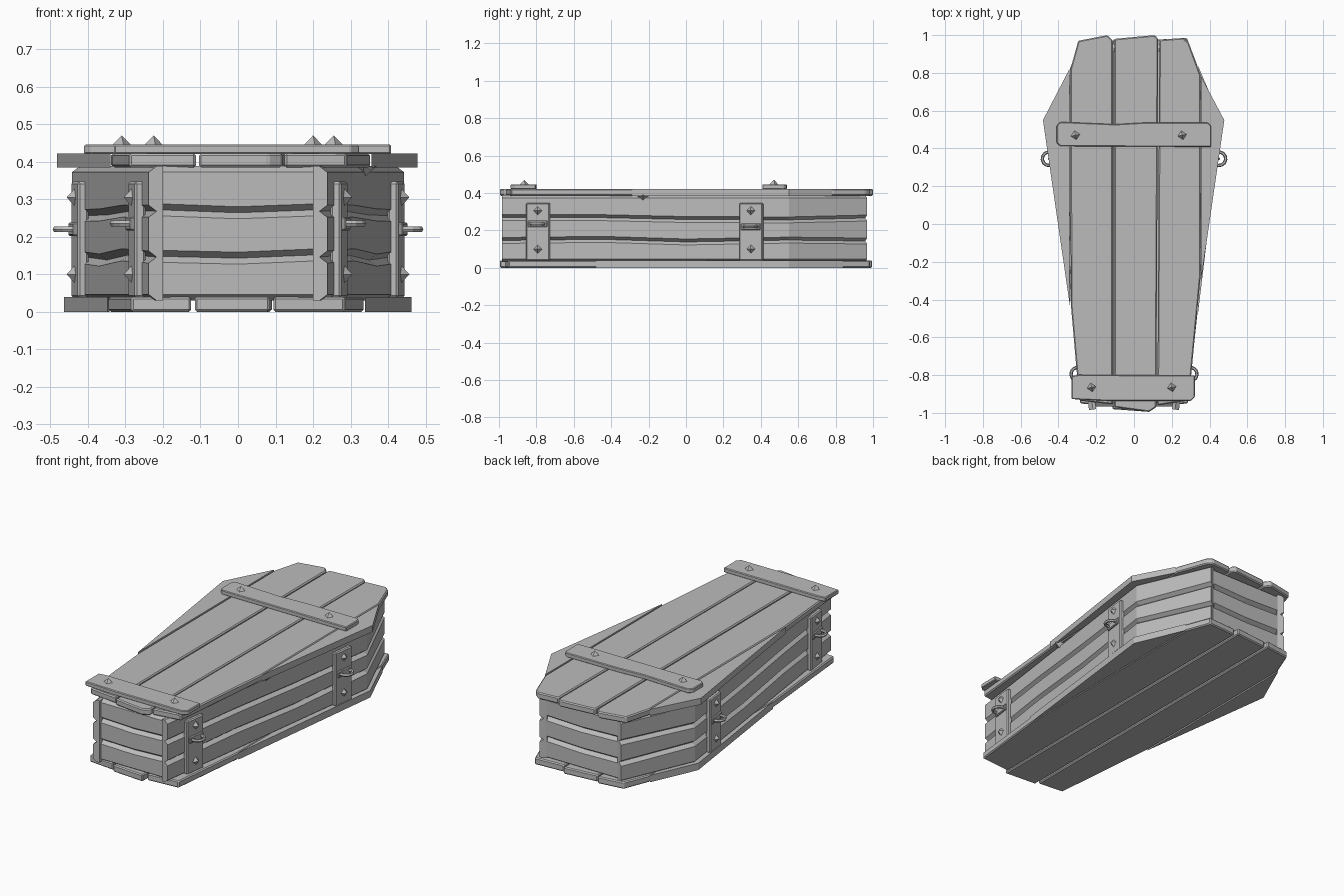
import bpy, bmesh, math
from mathutils import Matrix, Vector

if "Cube" in bpy.data.objects:
    bpy.data.objects.remove(bpy.data.objects["Cube"])

# One weathered grey for everything
grey = bpy.data.materials.new("weathered grey")
grey.use_nodes = True
GREY = (0.5, 0.5, 0.5, 1)
grey.diffuse_color = GREY
grey.node_tree.nodes["Principled BSDF"].inputs["Base Color"].default_value = GREY


def finish(name, bm, bevel=0.0, matrix=None):
    bmesh.ops.recalc_face_normals(bm, faces=bm.faces)
    mesh = bpy.data.meshes.new(name)
    bm.to_mesh(mesh)
    bm.free()
    mesh.materials.append(grey)
    ob = bpy.data.objects.new(name, mesh)
    bpy.context.collection.objects.link(ob)
    if matrix:
        ob.matrix_world = matrix
    if bevel:
        mod = ob.modifiers.new("worn edges", "BEVEL")
        mod.width = bevel
        mod.segments = 1
    return ob


def board(name, outline, z0, z1, bevel=0.006):
    """Flat board: a plan outline pulled up from z0 to z1."""
    bm = bmesh.new()
    face = bm.faces.new([bm.verts.new((x, y, z0)) for x, y in outline])
    new = bmesh.ops.extrude_face_region(bm, geom=[face])["geom"]
    verts = [v for v in new if isinstance(v, bmesh.types.BMVert)]
    bmesh.ops.translate(bm, verts=verts, vec=(0, 0, z1 - z0))
    return finish(name, bm, bevel)


def wall_plank(name, outer, inner, lows, highs):
    """Wall plank swept along a path, its outer long edges chamfered."""
    bm = bmesh.new()
    rings = []
    last = len(outer) - 1
    for i, (o, n, lo, hi) in enumerate(zip(outer, inner, lows, highs)):
        c = 0.016
        section = [(0, lo), (0.45, lo), (1, lo + c), (1, hi - c), (0.45, hi), (0, hi)]
        o, n = Vector(o), Vector(n)
        rings.append([bm.verts.new((*n.lerp(o, t), z)) for t, z in section])
    for a, b in zip(rings, rings[1:]):
        for k in range(6):
            j = (k + 1) % 6
            bm.faces.new((a[k], a[j], b[j], b[k]))
    bm.faces.new(rings[0])
    bm.faces.new(rings[last])
    return finish(name, bm)


def box(name, size, matrix, bevel=0.0):
    bm = bmesh.new()
    bmesh.ops.create_cube(bm, size=1, matrix=Matrix.Diagonal((*size, 1)))
    return finish(name, bm, bevel, matrix)


def stud(name, matrix, radius=0.026, height=0.026):
    """Four-sided pyramid nail head pointing along local z."""
    bm = bmesh.new()
    bmesh.ops.create_cone(bm, cap_ends=True, segments=4, radius1=radius, radius2=0,
                          depth=height, matrix=Matrix.Translation((0, 0, height / 2)))
    return finish(name, bm, 0, matrix)


def ring(name, matrix, major=0.036, minor=0.009):
    """Flat-lying pull ring."""
    bm = bmesh.new()
    loops = []
    for i in range(12):
        turn = Matrix.Rotation(i * math.tau / 12, 4, "Z")
        loops.append([bm.verts.new(turn @ Vector((major + minor * math.cos(a), 0, minor * math.sin(a))))
                      for a in (k * math.tau / 6 for k in range(6))])
    for i in range(12):
        a, b = loops[i], loops[(i + 1) % 12]
        for k in range(6):
            j = (k + 1) % 6
            bm.faces.new((a[k], a[j], b[j], b[k]))
    return finish(name, bm, 0, matrix)


# Lid boards
LID = (0.385, 0.422)
board("lid_left_board", [(0.124, -0.96), (0.29, -0.935), (0.352, -0.28), (0.352, 0.79),
                         (0.29, 0.96), (0.26, 0.985), (0.134, 0.975)], *LID)
board("lid_middle_board", [(-0.104, -0.97), (0.08, -0.995), (0.118, -0.97),
                           (0.128, 0.98), (0.11, 1.0), (-0.104, 0.98)], *LID)
board("lid_right_board", [(-0.112, -0.955), (-0.29, -0.935), (-0.334, -0.43), (-0.338, 0.815),
                          (-0.295, 0.97), (-0.14, 1.0), (-0.112, 0.97)], *LID)
board("lid_left_shoulder", [(0.356, -0.29), (0.478, 0.55), (0.356, 0.78)], *LID, 0)
board("lid_right_shoulder", [(-0.34, -0.43), (-0.342, 0.82), (-0.482, 0.55)], *LID, 0)
stud("lid_splinter", Matrix.Translation((0.335, -0.23, 0.388)) @ Matrix.Rotation(math.pi, 4, "X"), 0.035, 0.03)

# Floor boards
FLOOR = (0.0, 0.04)
board("floor_left_board", [(0.094, -0.965), (0.285, -0.95), (0.335, -0.48), (0.335, 0.84),
                           (0.28, 0.985), (0.1, 0.975)], *FLOOR)
board("floor_middle_board", [(-0.115, -0.98), (0.085, -0.995), (0.09, 0.995), (-0.115, 0.975)], *FLOOR)
board("floor_right_board", [(-0.125, -0.965), (-0.285, -0.95), (-0.345, -0.3), (-0.34, 0.82),
                            (-0.28, 0.97), (-0.125, 0.99)], *FLOOR)
board("floor_left_shoulder", [(0.338, -0.48), (0.462, 0.55), (0.338, 0.84)], *FLOOR, 0)
board("floor_right_shoulder", [(-0.348, -0.3), (-0.343, 0.82), (-0.464, 0.55)], *FLOOR, 0)

# Walls: three stacked planks per side, with slightly wandering seams
OUTER = [(0.238, -0.985), (0.31, -0.45), (0.37, 0.0), (0.443, 0.55), (0.262, 0.968)]
INNER = [(0.2, -0.98), (0.272, -0.445), (0.332, 0.0), (0.403, 0.545), (0.225, 0.95)]
SEAMS = [[0.03] * 5,
         [0.146, 0.152, 0.138, 0.148, 0.143],
         [0.268, 0.268, 0.258, 0.256, 0.266],
         [0.388] * 5]
END_SEAMS = [[0.03] * 3, [0.148, 0.143, 0.152], [0.272, 0.264, 0.272], [0.388] * 3]

for level, label in enumerate(("lower", "middle", "upper")):
    low, high = SEAMS[level], SEAMS[level + 1]
    for side, s in (("left", 1), ("right", -1)):
        wall_plank(f"{side}_wall_{label}", [(s * x, y) for x, y in OUTER],
                   [(s * x, y) for x, y in INNER], low, high)
    for end, w, y_out, y_in in (("foot", 0.215, -0.965, -0.925), ("head", 0.24, 0.952, 0.91)):
        wall_plank(f"{end}_wall_{label}", [(x, y_out) for x in (-w, 0, w)],
                   [(x, y_in) for x in (-w, 0, w)], END_SEAMS[level], END_SEAMS[level + 1])

# Cross battens nailed over the lid
board("foot_batten", [(-0.33, -0.805), (-0.29, -0.798), (0.322, -0.802), (0.322, -0.915),
                      (0.3, -0.937), (-0.12, -0.937), (-0.33, -0.927)], 0.42, 0.446, 0.004)
board("shoulder_batten", [(-0.41, 0.52), (-0.39, 0.54), (-0.26, 0.535), (-0.1, 0.528), (0.06, 0.537),
                          (0.39, 0.537), (0.408, 0.52), (0.408, 0.408), (-0.39, 0.412), (-0.41, 0.43)],
      0.42, 0.446, 0.004)
for i, (x, y) in enumerate([(-0.31, 0.47), (0.255, 0.47), (-0.225, -0.865), (0.2, -0.865)]):
    stud(f"batten_stud_{i + 1}", Matrix.Translation((x, y, 0.444)) @ Matrix.Rotation(0.2, 4, "Z"))

# Iron side plates with studs and pull rings
slant = math.atan2(0.205, 1.535)
for side, s in (("left", 1), ("right", -1)):
    for place, x, y, ring_z in (("foot", 0.264, -0.79, 0.235), ("shoulder", 0.416, 0.35, 0.22)):
        # Local x points out of the wall
        base = Matrix.Translation((s * x, y, 0)) @ Matrix.Rotation(-s * slant, 4, "Z")
        if s < 0:
            base = base @ Matrix.Rotation(math.pi, 4, "Z")
        at = lambda dx, z: base @ Matrix.Translation((dx, 0, z))
        name = f"{side}_{place}"
        box(f"{name}_plate", (0.03, 0.128, 0.31), at(0.005, 0.192), 0.006)
        box(f"{name}_staple", (0.02, 0.105, 0.036), at(0.02, ring_z), 0.004)
        ring(f"{name}_ring", at(0.034, ring_z))
        for z, label in ((0.1, "lower"), (0.305, "upper")):
            stud(f"{name}_{label}_stud", at(0.019, z) @ Matrix.Rotation(math.pi / 2, 4, "Y"), 0.024, 0.022)
